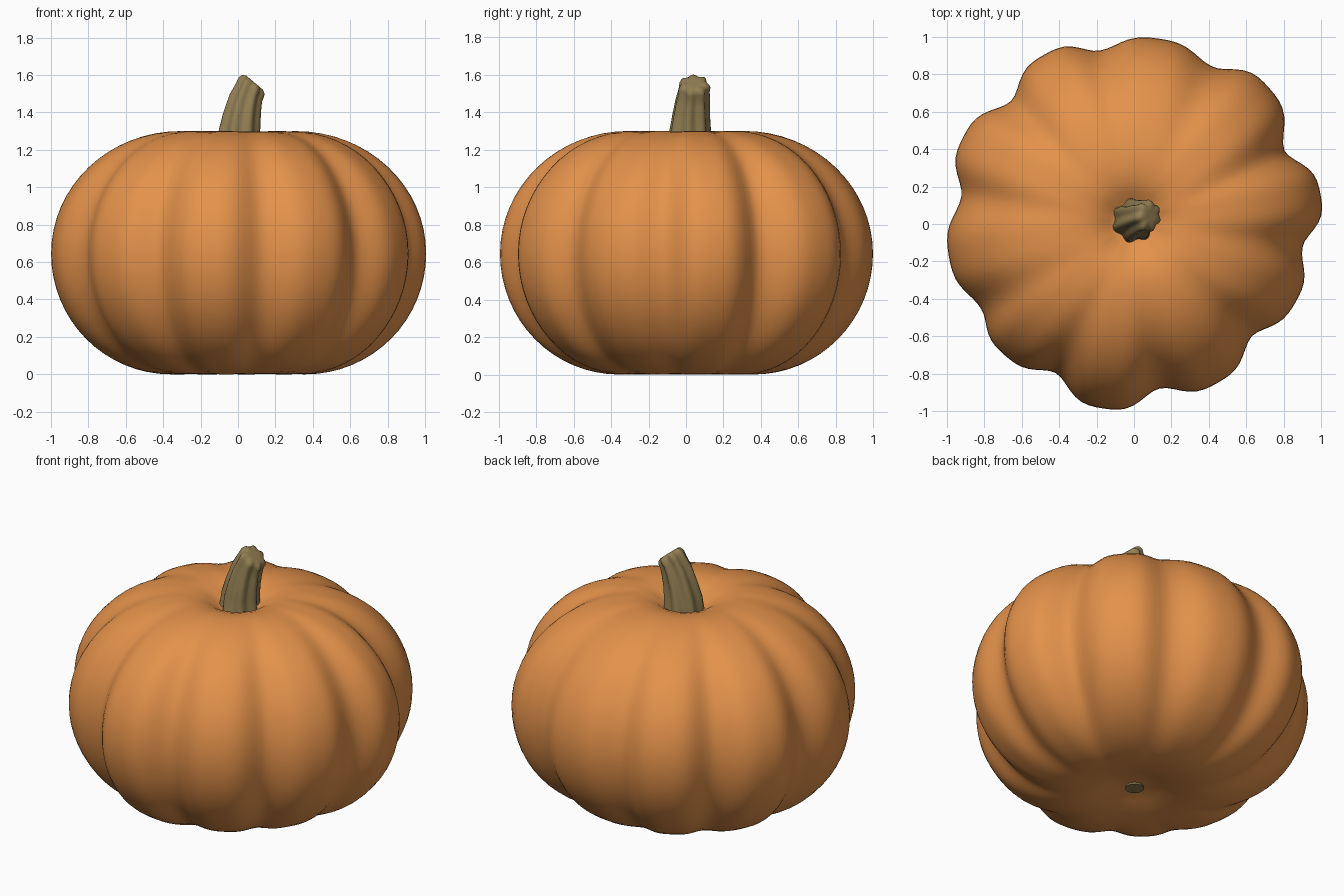
import bpy, bmesh, math
from mathutils import Matrix, Vector

if "Cube" in bpy.data.objects:
    bpy.data.objects.remove(bpy.data.objects["Cube"])


def material(name, rgb):
    m = bpy.data.materials.new(name)
    m.use_nodes = True
    m.diffuse_color = (*rgb, 1)
    m.node_tree.nodes["Principled BSDF"].inputs["Base Color"].default_value = (*rgb, 1)
    return m


def loft(name, rings, mat, sharp):
    """Skin a list of closed rings and cap both ends with a fan."""
    bm = bmesh.new()
    rows = [[bm.verts.new(p) for p in ring] for ring in rings]
    n = len(rows[0])
    for a, b in zip(rows, rows[1:]):
        for i in range(n):
            j = (i + 1) % n
            bm.faces.new((a[i], a[j], b[j], b[i]))
    for row in (rows[0], rows[-1]):
        mid = bm.verts.new(sum((v.co for v in row), Vector()) / n)
        for i in range(n):
            bm.faces.new((row[i], row[(i + 1) % n], mid))
    bmesh.ops.recalc_face_normals(bm, faces=bm.faces)
    mesh = bpy.data.meshes.new(name)
    bm.to_mesh(mesh)
    bm.free()
    mesh.materials.append(mat)
    ob = bpy.data.objects.new(name, mesh)
    bpy.context.collection.objects.link(ob)
    bpy.ops.object.select_all(action="DESELECT")
    ob.select_set(True)
    bpy.context.view_layer.objects.active = ob
    bpy.ops.object.shade_smooth_by_angle(angle=math.radians(sharp))


orange = material("pumpkin orange", (0.775, 0.287, 0.07))
stem_brown = material("stem olive brown", (0.285, 0.208, 0.085))

# Ribs: groove angle, groove radius, radius of the bulge that follows
RIBS = [(26, .895, 1.025), (64, .94, 1.0), (101, .945, 1.025), (135, .93, 1.025),
        (171, .935, 1.005), (209, .935, .985), (242, .9, 1.0), (279, .89, .96),
        (316.5, .87, .96), (352, .91, 1.01)]


def rib_columns(steps):
    """Angle and equator radius of every column around the body."""
    columns = []
    for k, (a0, v0, peak) in enumerate(RIBS):
        a1, v1, _ = RIBS[(k + 1) % len(RIBS)]
        span = (a1 - a0) % 360
        for s in range(steps):
            u = s / steps
            lobe = math.sin(math.pi * u) ** 2
            lobe *= 2 - lobe  # broad bulge with a soft, narrow groove
            base = v0 + (v1 - v0) * u
            columns.append((math.radians(a0 + span * u),
                            base + (peak - (v0 + v1) / 2) * lobe))
    return columns


# Body profile: round side, flatter below, between shallow dimples
profile = [(.05, .06), (.1, .054), (.17, .035), (.25, .014)]
for i in range(33):
    t = math.pi * (i / 32 - .5)
    flat = .36 if t < 0 else .31
    profile.append((flat + (1 - flat) * math.cos(t), .645 + (.645 if t < 0 else .655) * math.sin(t)))
profile += [(.24, 1.29), (.18, 1.27), (.135, 1.24), (.1, 1.222), (.05, 1.215)]

columns = rib_columns(16)
rings = []
for r, z in profile:
    depth = min(1, r / .85) ** .6
    ring = []
    for a, k in columns:
        scale = 1 + (k - 1) * depth
        drop = 1 - max(0, 1 - k) * .06 * depth
        ring.append((r * scale * math.cos(a), r * scale * math.sin(a),
                     .645 + (z - .645) * drop))
    rings.append(ring)
loft("pumpkin_body", rings, orange, 80)

# Stem: ridged, twisting and leaning to one side, with a rounded slanted end
STEM = [((0, .015, 1.17), .13, 0), ((0, .02, 1.23), .118, 0), ((.005, .02, 1.3), .112, 4),
        ((.02, .025, 1.38), .102, 12), ((.04, .033, 1.46), .093, 24),
        ((.06, .04, 1.51), .085, 34), ((.073, .043, 1.535), .086, 38),
        ((.084, .044, 1.55), .078, 40), ((.09, .044, 1.558), .06, 40),
        ((.09, .044, 1.558), .03, 40)]
stem_rings = []
for k, (centre, radius, lean) in enumerate(STEM):
    tilt = Matrix.Rotation(math.radians(lean), 3, "Y")
    ring = []
    for i in range(56):
        a = math.tau * i / 56
        r = radius * (.93 + .09 * math.cos(7 * a + k * .35))
        ring.append(Vector(centre) + tilt @ Vector((r * math.cos(a), r * math.sin(a), 0)))
    stem_rings.append(ring)
loft("stem", stem_rings, stem_brown, 70)

# Small scar near the middle of the bottom dimple
scar = [[(r * math.cos(math.tau * i / 16) - .03, r * math.sin(math.tau * i / 16) - .03, z)
         for i in range(16)] for r, z in ((.055, .047), (.05, .062))]
loft("blossom_scar", scar, stem_brown, 40)
